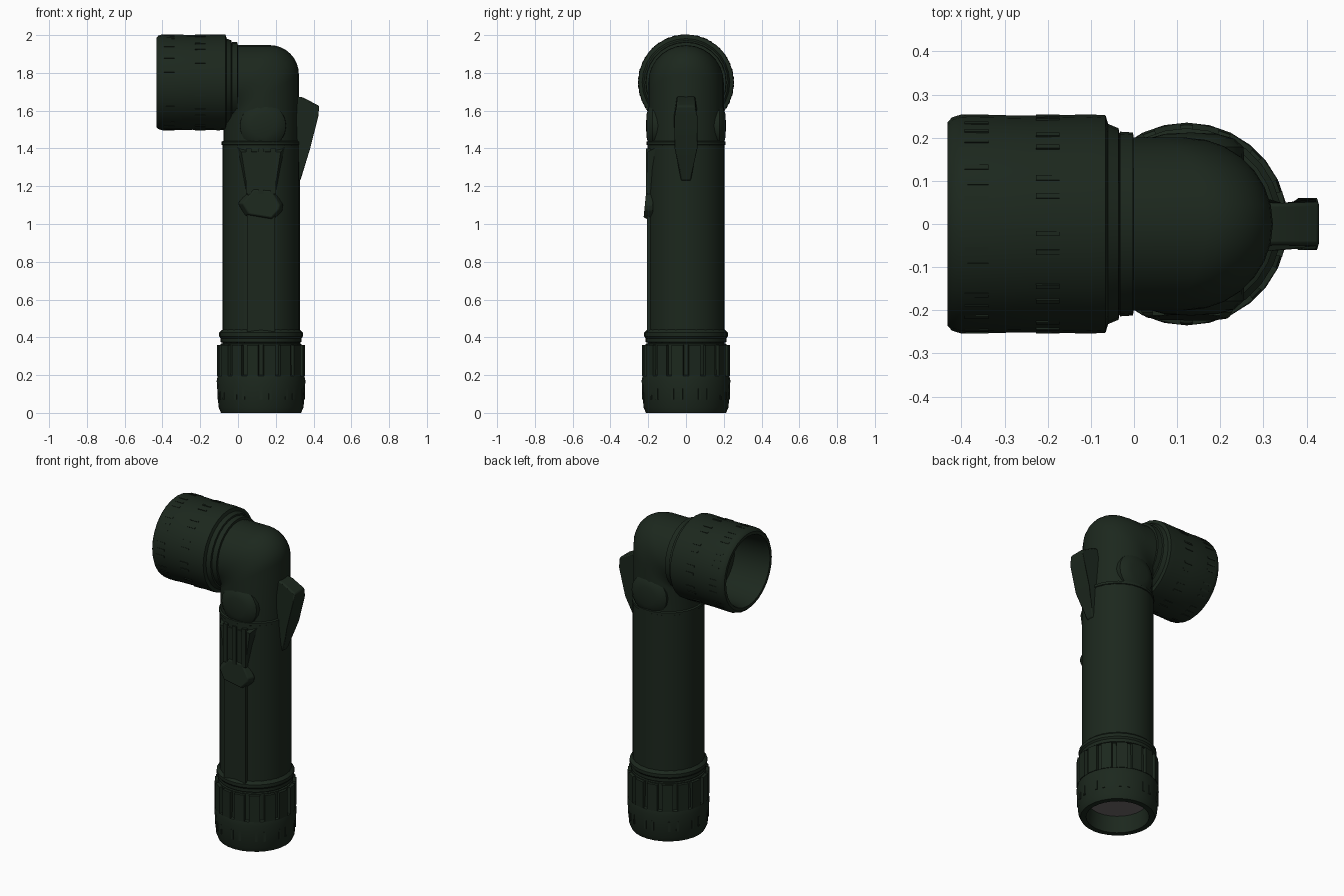
import bpy, bmesh
from math import sin, cos, pi, radians
from mathutils import Matrix, Vector

if "Cube" in bpy.data.objects:
    bpy.data.objects.remove(bpy.data.objects["Cube"], do_unlink=True)


def make_material(name, rgb):
    mat = bpy.data.materials.new(name)
    mat.use_nodes = True
    mat.diffuse_color = (*rgb, 1)
    mat.node_tree.nodes["Principled BSDF"].inputs["Base Color"].default_value = (*rgb, 1)
    return mat


GREEN = make_material("dark olive green", (0.0115, 0.0205, 0.0125))
GREY = make_material("dull grey", (0.16, 0.145, 0.15))

CX = 0.122      # body axis
HEAD_Z = 1.75   # lamp axis
R = 0.205       # body radius


def finish(name, bm, mat=GREEN, bevel=0, angle=32):
    bmesh.ops.remove_doubles(bm, verts=bm.verts, dist=1e-5)
    bmesh.ops.recalc_face_normals(bm, faces=bm.faces)
    mesh = bpy.data.meshes.new(name)
    bm.to_mesh(mesh)
    bm.free()
    obj = bpy.data.objects.new(name, mesh)
    bpy.context.collection.objects.link(obj)
    mesh.materials.append(mat)
    if bevel:
        mod = obj.modifiers.new("soft edges", "BEVEL")
        mod.width, mod.segments = bevel, 2
    bpy.ops.object.select_all(action="DESELECT")
    obj.select_set(True)
    bpy.context.view_layer.objects.active = obj
    bpy.ops.object.shade_smooth_by_angle(angle=radians(angle))
    return obj


def bridge(bm, rings):
    n = len(rings[0])
    for a, b in zip(rings, rings[1:]):
        for i in range(n):
            j = (i + 1) % n
            bm.faces.new((a[i], a[j], b[j], b[i]))


def lathe(name, profile, place, sides=28, mat=GREEN):
    """Spin (radius, height) points around z, then place the result."""
    bm = bmesh.new()
    rings = [[bm.verts.new((r * cos(2 * pi * i / sides), r * sin(2 * pi * i / sides), h))
              for i in range(sides)] for r, h in profile]
    bridge(bm, rings)
    for ring, (r, h) in ((rings[0], profile[0]), (rings[-1], profile[-1])):
        if r > 0.001:
            bm.faces.new(ring)
    bm.transform(place)
    return finish(name, bm, mat)


def ribs(name, count, radius, h, size, place, skip=0):
    """Ring of small raised bars around the z axis, some left out."""
    bm = bmesh.new()
    for i in range(count):
        if skip and i % skip == 0:
            continue
        turn = Matrix.Rotation(2 * pi * (i + 0.5) / count, 4, "Z")
        m = place @ turn @ Matrix.Translation((radius, 0, h)) @ Matrix.Diagonal((*size, 1))
        bmesh.ops.create_cube(bm, size=1, matrix=m)
    return finish(name, bm)


def prism(name, outline, lift, low, high, scale=1.0, bevel=0):
    """Extrude a 2D outline; lift maps (u, v, depth) to a point."""
    bm = bmesh.new()
    mid = sum((Vector(p) for p in outline), Vector((0, 0))) / len(outline)
    rings = []
    for depth, s in ((low, 1.0), (high, scale)):
        pts = [mid + (Vector(p) - mid) * s for p in outline]
        rings.append([bm.verts.new(lift(p.x, p.y, depth)) for p in pts])
    bridge(bm, rings)
    for ring in rings:
        bm.faces.new(ring)
    return finish(name, bm, bevel=bevel, angle=25)


upright = Matrix.Translation((CX, 0, 0))
# lamp frame: local z runs towards -x
lamp = Matrix.Translation((0, 0, HEAD_Z)) @ Matrix.Rotation(-pi / 2, 4, "Y")

# Main barrel and the seams at its ends
lathe("barrel", [(R, 0.34), (R, 1.43)], upright, sides=24)
lathe("lower_ring", [(0.2, 0.37), (0.214, 0.375), (0.214, 0.395), (0.222, 0.405),
                     (0.222, 0.425), (0.2, 0.445)], upright)
lathe("shoulder_ring", [(0.2, 1.415), (0.209, 1.42), (0.209, 1.435), (0.2, 1.44)], upright)

# End cap with a recessed base
lathe("end_cap", [(0, 0.11), (0.172, 0.11), (0.18, 0.0), (0.212, 0.0), (0.225, 0.03),
                  (0.235, 0.17), (0.23, 0.195), (0.217, 0.2), (0.215, 0.365),
                  (0.195, 0.37)], upright)
lathe("base_plate", [(0, 0.104), (0.174, 0.104), (0.174, 0.11), (0, 0.11)], upright, mat=GREY)
ribs("cap_grips", 16, 0.217, 0.278, (0.03, 0.062, 0.165), upright)
ribs("cap_marks", 30, 0.227, 0.1, (0.01, 0.014, 0.06), upright, skip=3)

# Elbow: circular section swept round a corner that is tight inside, soft outside
bm = bmesh.new()
SIDES, STEPS, ER = 28, 8, 0.2
rings = []
for k in range(-1, STEPS + 2):
    a = pi / 2 * min(max(k, 0), STEPS) / STEPS
    ring = []
    for i in range(SIDES):
        t = 2 * pi * i / SIDES
        s = ER * sin(t)
        rho = 0.36 * (s + ER) + 0.01
        x = CX + s + rho * (sin(a) - 1)
        z = HEAD_Z - 0.003 + s + rho * (cos(a) - 1)
        if k < 0:
            x = -0.1
        elif k > STEPS:
            z = 1.4
        ring.append(bm.verts.new((x, ER * cos(t), z)))
    rings.append(ring)
bridge(bm, rings)
finish("elbow", bm)

# Lamp head with an open hollow front
lathe("lamp_collar", [(0.18, 0.0), (0.212, 0.002), (0.214, 0.032), (0.2, 0.036)], lamp)
lathe("lamp_head", [(0.19, 0.03), (0.222, 0.036), (0.232, 0.06), (0.252, 0.066), (0.254, 0.1),
                    (0.251, 0.24), (0.254, 0.4), (0.247, 0.422), (0.236, 0.432), (0.218, 0.432),
                    (0.21, 0.4), (0.2, 0.2), (0, 0.2)], lamp)
ribs("head_front_marks", 40, 0.25, 0.365, (0.009, 0.012, 0.055), lamp, skip=4)
ribs("head_rear_marks", 36, 0.25, 0.2, (0.009, 0.012, 0.055), lamp, skip=3)

# Low round bosses on front and back
for name, side in (("front_boss", -1), ("back_boss", 1)):
    place = Matrix.Translation((CX + 0.01, 0, 1.52)) @ Matrix.Rotation(-side * pi / 2, 4, "X")
    lathe(name, [(0.125, 0.1), (0.122, 0.178), (0.1, 0.198), (0.06, 0.209), (0, 0.212)],
          place, sides=20)


def to_front(u, v, d):
    return (CX + u, -d, v)


# Switch plate, its rails and the thumb button
prism("switch_plate", [(-0.13, 1.41), (-0.085, 1.12), (0.085, 1.12), (0.13, 1.41)],
      to_front, 0.15, 0.205, 0.8)
for name, u in (("rail_right", -0.065), ("rail_middle", 0.0), ("rail_left", 0.065)):
    prism(name, [(u - 0.014, 1.4), (u - 0.014, 1.16), (u + 0.014, 1.16), (u + 0.014, 1.4)],
          to_front, 0.18, 0.212)
prism("switch_button", [(-0.125, 1.11), (-0.085, 1.04), (0.065, 1.015), (0.115, 1.07),
                        (0.12, 1.1), (0.065, 1.19), (-0.05, 1.2)],
      lambda u, v, d: (CX + u, -d + (v - 1.1) * 0.1 * (d > 0.2), v), 0.175, 0.218, 0.8, 0.006)

# Long flat strip below the switch
prism("front_strip", [(-0.075, 0.43), (0.075, 0.43), (0.075, 1.05), (-0.075, 1.05)],
      to_front, 0.18, 0.207)


def clip_point(u, v, d):
    # narrow at the lower tip, full width in the middle, slimmer at the top
    width = min(1, 0.35 + (v - 1.22) * 4) - 0.25 * (v > 1.6)
    return (u, d * width, v)


# Belt clip: tapered wedge on the side away from the lamp
prism("belt_clip", [(0.28, 1.68), (0.345, 1.67), (0.43, 1.625), (0.425, 1.57),
                    (0.382, 1.4), (0.33, 1.23), (0.28, 1.22), (0.28, 1.4), (0.28, 1.57)],
      clip_point, -0.065, 0.065, 1.0, 0.008)
